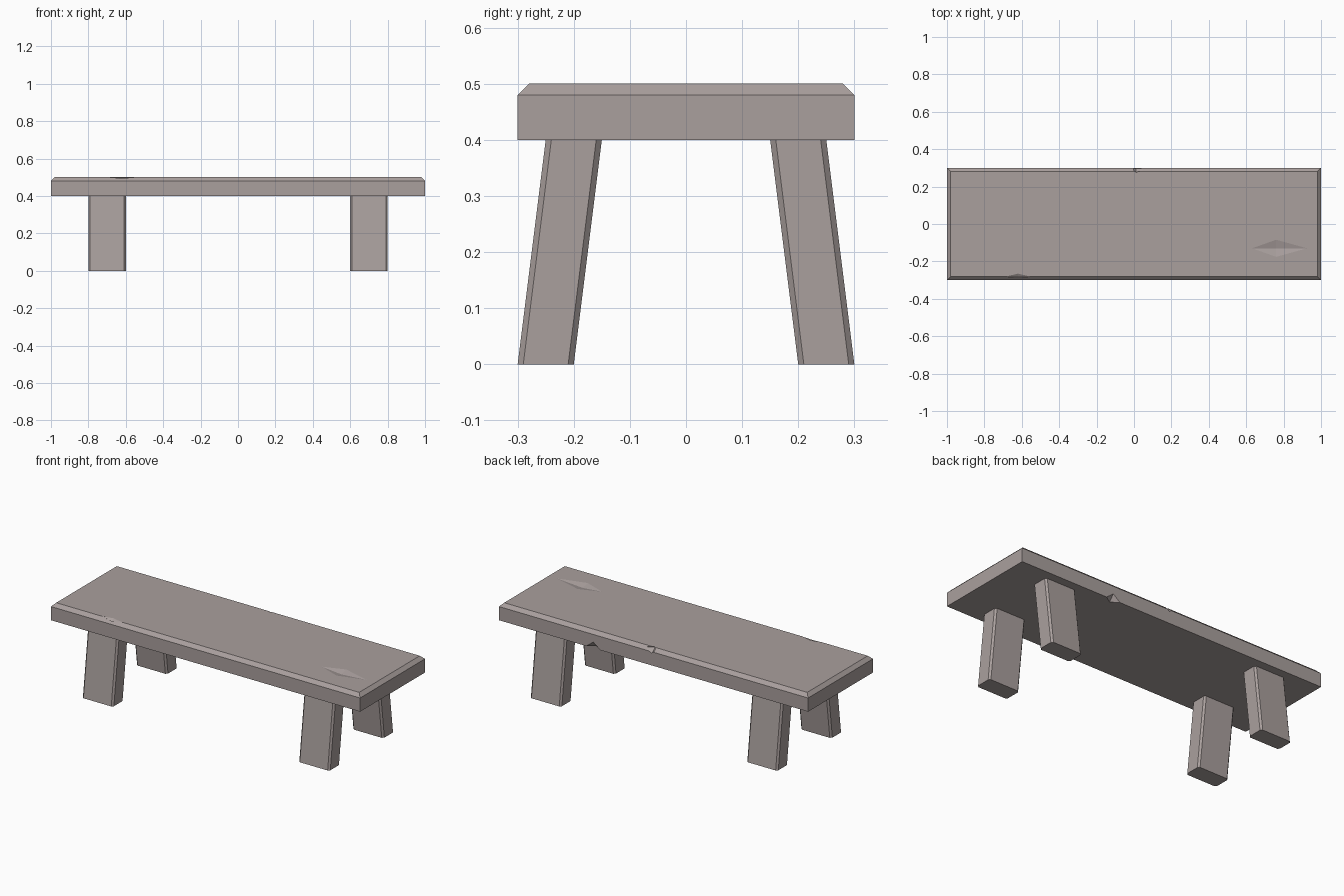
import bpy, bmesh

if "Cube" in bpy.data.objects:
    bpy.data.objects.remove(bpy.data.objects["Cube"])

stone = bpy.data.materials.new("warm_grey_stone")
stone.diffuse_color = (0.40, 0.35, 0.34, 1)
stone.use_nodes = True
stone.node_tree.nodes["Principled BSDF"].inputs["Base Color"].default_value = stone.diffuse_color


def make_object(name, bm):
    bmesh.ops.recalc_face_normals(bm, faces=bm.faces)
    mesh = bpy.data.meshes.new(name)
    bm.to_mesh(mesh)
    bm.free()
    obj = bpy.data.objects.new(name, mesh)
    bpy.context.collection.objects.link(obj)
    mesh.materials.append(stone)
    return obj


def make_box(size, centre):
    bm = bmesh.new()
    bmesh.ops.create_cube(bm, size=1)
    bmesh.ops.scale(bm, vec=size, verts=bm.verts)
    bmesh.ops.translate(bm, vec=centre, verts=bm.verts)
    return bm


def bevel(bm, edges, width):
    bmesh.ops.bevel(bm, geom=edges, offset=width, segments=1, profile=0.5,
                    affect='EDGES')


# Seat slab with chamfered top rim
bm = make_box((2, 0.6, 0.1), (0, 0, 0.45))
bevel(bm, [e for e in bm.edges if all(v.co.z > 0.49 for v in e.verts)], 0.02)
seat = make_object("seat", bm)


# Worn chips and a shallow dent, cut with faceted wedges
def chip(centre, radii, skew=0.0):
    cx, cy, cz = centre
    rx, ry, rz = radii
    bm = bmesh.new()
    for p in ((-rx, 0, 0), (rx, 0, 0), (skew, -ry, 0), (skew, ry, 0),
              (skew, 0, -rz), (skew, 0, rz)):
        bm.verts.new((cx + p[0], cy + p[1], cz + p[2]))
    bmesh.ops.convex_hull(bm, input=bm.verts)
    cutter = make_object("chip_cutter", bm)
    cutter.hide_render = True
    mod = seat.modifiers.new("chip", 'BOOLEAN')
    mod.operation = 'DIFFERENCE'
    mod.solver = 'EXACT'
    mod.object = cutter
    bpy.context.view_layer.objects.active = seat
    bpy.ops.object.modifier_apply(modifier=mod.name)
    bpy.data.objects.remove(cutter)


chip((0.78, -0.13, 0.501), (0.16, 0.05, 0.012), -0.02)   # top dent
chip((-0.62, -0.28, 0.499), (0.07, 0.016, 0.010))        # front rim
chip((0.03, 0.297, 0.494), (0.042, 0.028, 0.025), -0.018)  # back rim
chip((0.39, 0.30, 0.40), (0.045, 0.03, 0.035))           # back lower edge

# Four splayed legs with chamfered upright edges
for side, sx in (("left", -1), ("right", 1)):
    for place, sy in (("front", -1), ("back", 1)):
        bm = make_box((0.2, 0.1, 0.4), (0.7 * sx, 0.25 * sy, 0.2))
        bevel(bm, [e for e in bm.edges
                   if abs(e.verts[0].co.z - e.verts[1].co.z) > 0.3], 0.01)
        for v in bm.verts:
            v.co.y -= sy * 0.05 * v.co.z / 0.4
        make_object(f"{place}_{side}_leg", bm)
